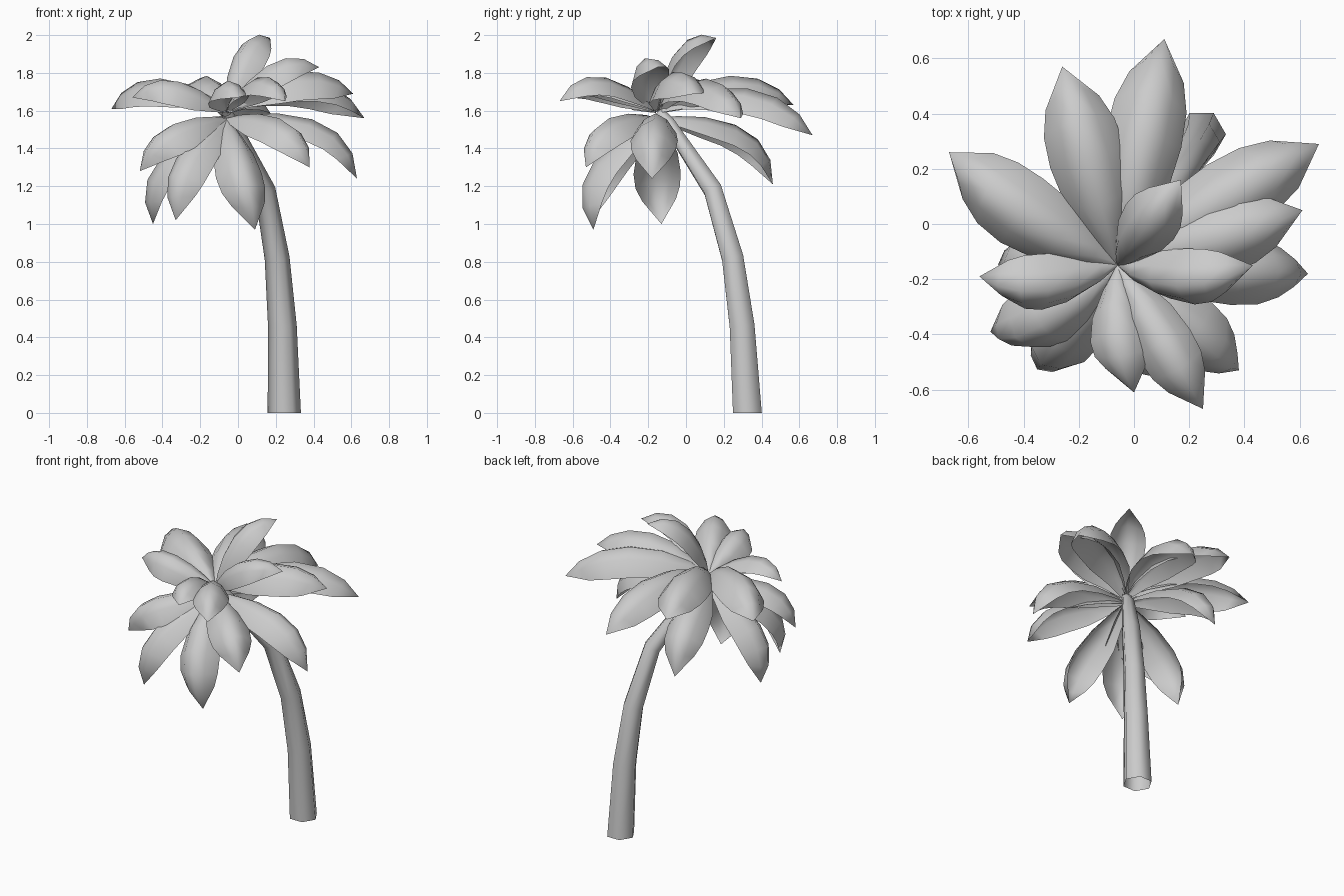
import bpy, bmesh, math
from mathutils import Vector, Matrix

if "Cube" in bpy.data.objects:
    bpy.data.objects.remove(bpy.data.objects["Cube"], do_unlink=True)

grey = bpy.data.materials.new("plain_grey")
grey.use_nodes = True
grey.diffuse_color = (0.6, 0.6, 0.6, 1)
grey.node_tree.nodes["Principled BSDF"].inputs["Base Color"].default_value = (0.6, 0.6, 0.6, 1)


def finish(bm, name, angle):
    mesh = bpy.data.meshes.new(name)
    bm.to_mesh(mesh)
    bm.free()
    mesh.materials.append(grey)
    obj = bpy.data.objects.new(name, mesh)
    bpy.context.collection.objects.link(obj)
    bpy.ops.object.select_all(action="DESELECT")
    obj.select_set(True)
    bpy.context.view_layer.objects.active = obj
    bpy.ops.object.shade_smooth_by_angle(angle=math.radians(angle))


def bridge(bm, a, b, closed):
    n = len(a)
    for i in range(n if closed else n - 1):
        j = (i + 1) % n
        bm.faces.new((a[i], a[j], b[j], b[i]))


# Trunk: leaning, tapering hexagonal tube, open at both ends
def build_trunk():
    path = [((0.245, 0.325, 0), 0.088), ((0.235, 0.297, 0.46), 0.076),
            ((0.207, 0.247, 0.82), 0.066), ((0.143, 0.142, 1.18), 0.056),
            ((-0.03, -0.09, 1.53), 0.038), ((-0.06, -0.14, 1.59), 0.03)]
    pts = [Vector(p) for p, r in path]
    bm = bmesh.new()
    rings = []
    for i, (p, r) in enumerate(path):
        tangent = pts[min(i + 1, len(pts) - 1)] - pts[max(i - 1, 0)]
        if i == 0:
            tangent = Vector((0, 0, 1))
        turn = Vector((0, 0, 1)).rotation_difference(tangent)
        ring = []
        for k in range(6):
            a = k * math.pi / 3
            ring.append(bm.verts.new(pts[i] + turn @ Vector((r * math.cos(a), r * math.sin(a), 0))))
        rings.append(ring)
    for a, b in zip(rings, rings[1:]):
        bridge(bm, a, b, True)
    finish(bm, "trunk", 65)


# Frond: arched blade with drooping edges and a hooked, pointed tip
def build_frond(name, tip, roll, sway, width, rise, hook):
    tip = Vector(tip)
    root = Vector((-0.06, -0.15, 1.6 if tip.z > 1.4 else 1.56))
    chord = tip - root
    side = Vector((0, 0, 1)).cross(chord).normalized()
    bow = chord.cross(side).normalized()
    drift = side * sway * 1.33
    # Roll the blade about its length, towards its side direction
    spin = Matrix.Rotation(math.radians(roll), 3, bow.cross(side).normalized())
    side, bow = spin @ side, spin @ bow
    near = root + chord * 0.25 + bow * chord.length * rise + drift
    far = root + chord * 0.8 + bow * chord.length * hook + drift
    bm = bmesh.new()
    rows = []
    for t, w in ((0, 0.12), (0.14, 0.5), (0.32, 0.88), (0.52, 1), (0.7, 0.95), (0.86, 0.72)):
        u = 1 - t
        mid = root * u ** 3 + near * 3 * t * u * u + far * 3 * t * t * u + tip * t ** 3
        tangent = (near - root) * u * u + (far - near) * 2 * t * u + (tip - far) * t * t
        up = tangent.cross(side).normalized()
        half = w * width / 2
        rows.append([bm.verts.new(mid + side * half * s - up * half * 0.95 * s * s)
                     for s in (-1, -0.55, 0, 0.55, 1)])
    for a, b in zip(rows, rows[1:]):
        bridge(bm, a, b, False)
    end = bm.verts.new(tip)
    for a, b in zip(rows[-1], rows[-1][1:]):
        bm.faces.new((a, b, end))
    finish(bm, name, 60)


build_trunk()

# Crown: frond tips, rolls and sideways sways from the top layer down to the hanging ones
upper = [((0.17, 0.16, 1.985), 0, 0), ((0.43, -0.15, 1.83), -20, -0.03),
         ((-0.56, -0.19, 1.67), 20, 0.03), ((0, -0.61, 1.67), -8, -0.025),
         ((0.25, -0.67, 1.65), 0, 0)]
middle = [((0.61, 0.05, 1.69), -8, 0), ((0.67, 0.29, 1.56), 5, 0), ((0.11, 0.67, 1.47), 0, 0),
          ((-0.26, 0.57, 1.63), 0, 0), ((-0.67, 0.26, 1.61), 6, 0.025)]
hanging = [((0.63, -0.18, 1.24), 0, 0), ((0.38, -0.53, 1.3), -5, 0), ((0.09, -0.49, 0.97), -12, -0.03),
           ((-0.33, -0.5, 1.02), 0, 0), ((-0.52, -0.39, 1.28), 15, 0.03), ((-0.45, -0.13, 1.0), 8, 0.01),
           ((-0.24, 0.46, 1.21), 0, 0)]
for layer, fronds, width, rise, hook in (("upper", upper, 0.215, 0.2, 0.44),
                                         ("middle", middle, 0.28, 0.27, 0.33),
                                         ("hanging", hanging, 0.25, 0.2, 0.44)):
    for i, (tip, roll, sway) in enumerate(fronds):
        build_frond(f"{layer}_frond_{i + 1}", tip, roll, sway, width, rise, hook)
